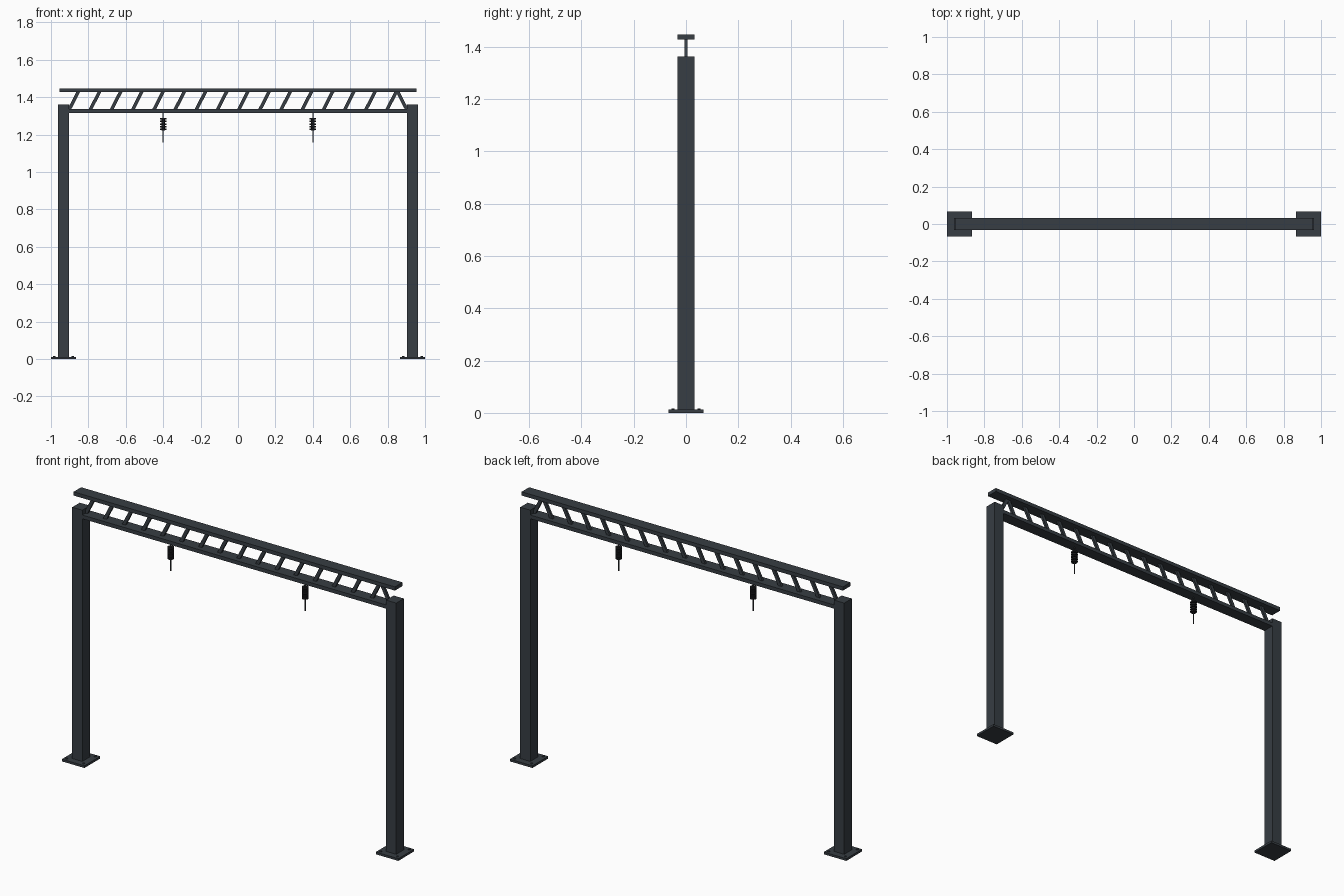
import bpy, math
from mathutils import Matrix

if "Cube" in bpy.data.objects:
    bpy.data.objects.remove(bpy.data.objects["Cube"])


def material(name, rgb):
    m = bpy.data.materials.new(name)
    m.diffuse_color = (*rgb, 1)
    m.use_nodes = True
    m.node_tree.nodes["Principled BSDF"].inputs["Base Color"].default_value = m.diffuse_color
    return m


STEEL = material("dark steel", (0.038, 0.047, 0.056))
BLACK = material("insulator black", (0.012, 0.013, 0.015))
WIRE = material("wire grey", (0.04, 0.045, 0.05))


def finish(name, mat):
    ob = bpy.context.object
    ob.name = name
    ob.data.materials.append(mat)
    return ob


def box(name, loc, size, mat=STEEL, angle=0):
    bpy.ops.mesh.primitive_cube_add(size=1, location=loc)
    ob = finish(name, mat)
    ob.data.transform(Matrix.Rotation(angle, 4, 'Y') @ Matrix.Diagonal((*size, 1)))
    return ob


def rod(name, x, y, z0, z1, r, mat, sides=12, r2=None):
    bpy.ops.mesh.primitive_cone_add(vertices=sides, radius1=r, radius2=r if r2 is None else r2,
                                    depth=z1 - z0, location=(x, y, (z0 + z1) / 2))
    ob = finish(name, mat)
    bpy.ops.object.shade_smooth_by_angle()
    return ob


# posts, base plates and anchor bolts
for side, s in (("left", -1), ("right", 1)):
    cx = s * 0.933
    box(side + "_post", (cx, 0, 0.686), (0.06, 0.064, 1.352))
    box(side + "_base_plate", (cx, 0, 0.006), (0.134, 0.134, 0.012))
    for dx in (-1, 1):
        for dy in (-1, 1):
            rod(side + "_bolt", cx + dx * 0.05, dy * 0.05, 0.01, 0.016, 0.006, STEEL, 8)

# truss chords
box("top_chord", (0, 0, 1.437), (1.91, 0.064, 0.02))
box("bottom_chord", (0, 0, 1.326), (1.815, 0.064, 0.02))


# diagonal braces leaning one way, closed by one opposite brace at the right end
def brace(x0, x1):
    z0, z1 = 1.326, 1.437
    box("truss_brace", ((x0 + x1) / 2, 0, (z0 + z1) / 2),
        (0.018, 0.012, math.hypot(x1 - x0, z1 - z0)), STEEL, math.atan2(x1 - x0, z1 - z0))


PANELS, HALF = 16, 0.9066
step = 2 * HALF / PANELS
for i in range(PANELS):
    brace(-HALF + i * step, -HALF + (i + 0.5) * step)
brace(HALF, HALF - step / 2)

# hanging insulators with stacked discs and a wire stub
for side, x in (("left", -0.4), ("right", 0.4)):
    rod(side + "_wire", x, 0, 1.158, 1.32, 0.003, WIRE, 8)
    rod(side + "_insulator_core", x, 0, 1.222, 1.29, 0.009, BLACK)
    for k in range(5):
        z = 1.229 + k * 0.0137
        rod(side + "_insulator_disc", x, 0, z - 0.004, z + 0.004, 0.017, BLACK, 16)
